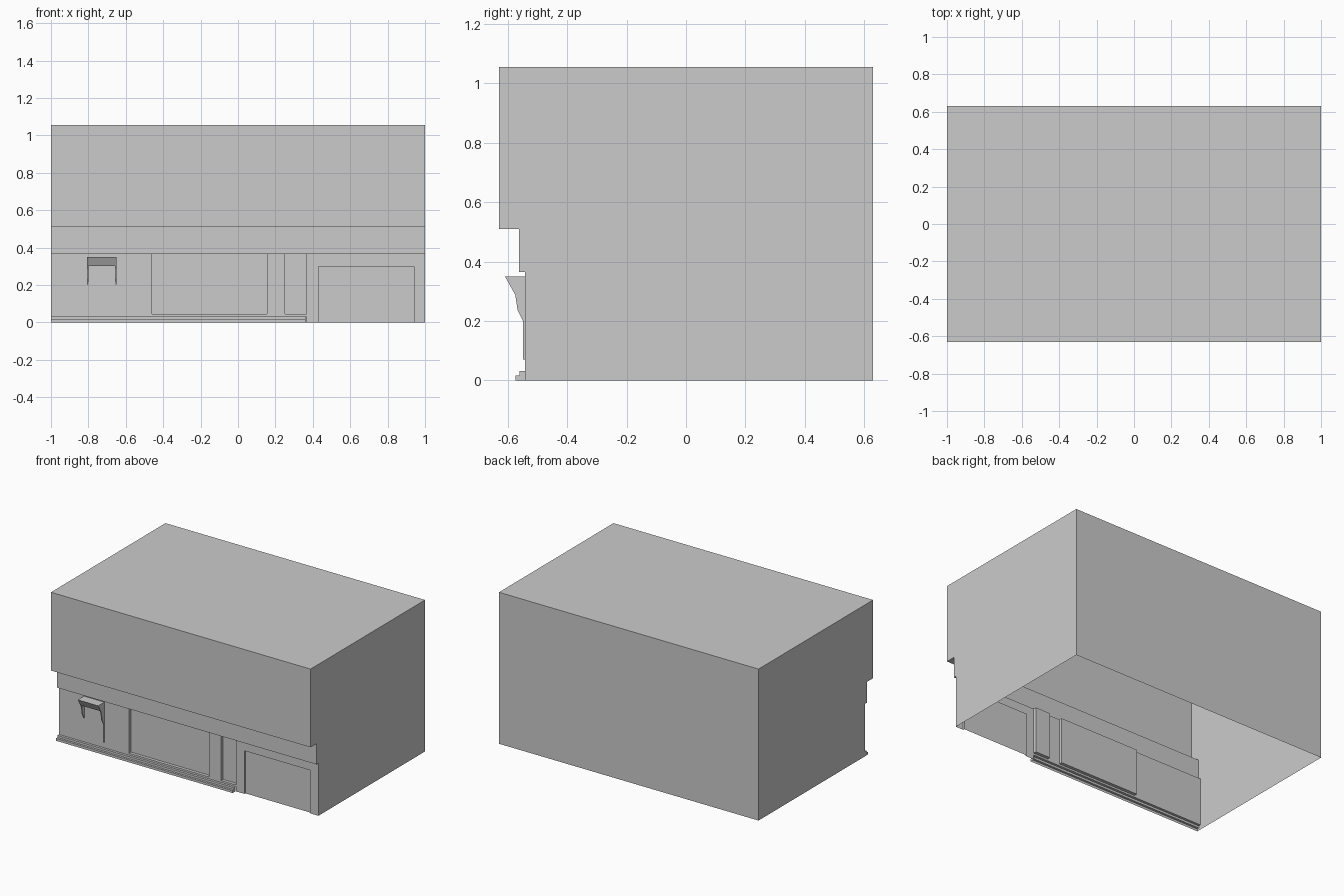
import bpy, bmesh

if "Cube" in bpy.data.objects:
    bpy.data.objects.remove(bpy.data.objects["Cube"])

WALL_Y = -0.543


def finish(name, bm, normals=True):
    if normals:
        bmesh.ops.recalc_face_normals(bm, faces=bm.faces)
    mesh = bpy.data.meshes.new(name)
    bm.to_mesh(mesh)
    bm.free()
    obj = bpy.data.objects.new(name, mesh)
    bpy.context.collection.objects.link(obj)
    return obj


def prism(name, profile, x0, x1, skip=0):
    """Extrude a (y, z) profile along x; leave the last `skip` edges open."""
    bm = bmesh.new()
    a = [bm.verts.new((x0, y, z)) for y, z in profile]
    b = [bm.verts.new((x1, y, z)) for y, z in profile]
    bm.faces.new(a)
    bm.faces.new(b[::-1])
    n = len(profile)
    for i in range(n - skip):
        j = (i + 1) % n
        bm.faces.new((a[i], b[i], b[j], a[j]))
    return finish(name, bm)


# Thin building shell: overhanging upper storey, fascia step, open underside
prism("building_shell", [(WALL_Y, 0.365), (-0.563, 0.365), (-0.563, 0.51), (-0.63, 0.51),
                         (-0.63, 1.055), (0.63, 1.055), (0.63, 0), (WALL_Y, 0)], -1, 1, skip=2)

# Shop front wall: grid of cells with recessed panels
xs = [-1, -0.46, 0.155, 0.25, 0.365, 0.43, 0.94, 1]
zs = [0, 0.032, 0.045, 0.30, 0.365]
bm = bmesh.new()
grid = [[bm.verts.new((x, WALL_Y, z)) for z in zs] for x in xs]
for i in range(len(xs) - 1):
    for k in range(len(zs) - 1):
        bm.faces.new((grid[i][k], grid[i + 1][k], grid[i + 1][k + 1], grid[i][k + 1]))


def cells(x0, x1, z0, z1):
    found = []
    for f in bm.faces:
        c = f.calc_center_median()
        if x0 < c.x < x1 and z0 < c.z < z1 and abs(c.y - WALL_Y) < 1e-4:
            found.append(f)
    return found


# Large window, narrow window, wide shutter door
for x0, x1, z0, z1, depth in [(-0.46, 0.155, 0.045, 0.365, 0.022),
                              (0.25, 0.365, 0.045, 0.365, 0.022),
                              (0.43, 0.94, 0, 0.30, 0.01)]:
    region = bmesh.ops.dissolve_faces(bm, faces=cells(x0, x1, z0, z1))["region"]
    panel = bmesh.ops.extrude_discrete_faces(bm, faces=region)["faces"]
    bmesh.ops.translate(bm, verts=list({v for f in panel for v in f.verts}), vec=(0, depth, 0))

# Open the wall behind the plinth and below the door
floor = [f for f in bm.faces if all(v.co.z < 1e-4 for v in f.verts)]
bmesh.ops.delete(bm, geom=cells(-1, 0.365, 0, 0.032) + floor, context="FACES")
finish("shop_front_wall", bm, normals=False)

# Two-step plinth along the window side
prism("plinth_steps", [(-0.575, 0), (-0.575, 0.017), (-0.56, 0.017), (-0.56, 0.032),
                       (WALL_Y, 0.032), (WALL_Y, 0)], -1, 0.362, skip=2)

# Wall panel with a sloped hood and two tapered side brackets
L, R, T = -0.807, -0.65, 0.007
prism("wall_panel", [(WALL_Y, 0.07), (-0.549, 0.07), (-0.549, 0.303), (WALL_Y, 0.303)], L, R)
prism("panel_hood", [(WALL_Y, 0.35), (-0.61, 0.35), (-0.583, 0.302), (WALL_Y, 0.302)], L, R)
bracket = [(WALL_Y, 0.302), (-0.583, 0.302), (-0.575, 0.287), (-0.567, 0.235),
           (-0.549, 0.2), (WALL_Y, 0.2)]
for side, x in (("left", L), ("right", R - T)):
    prism(f"hood_bracket_{side}", bracket, x, x + T)
